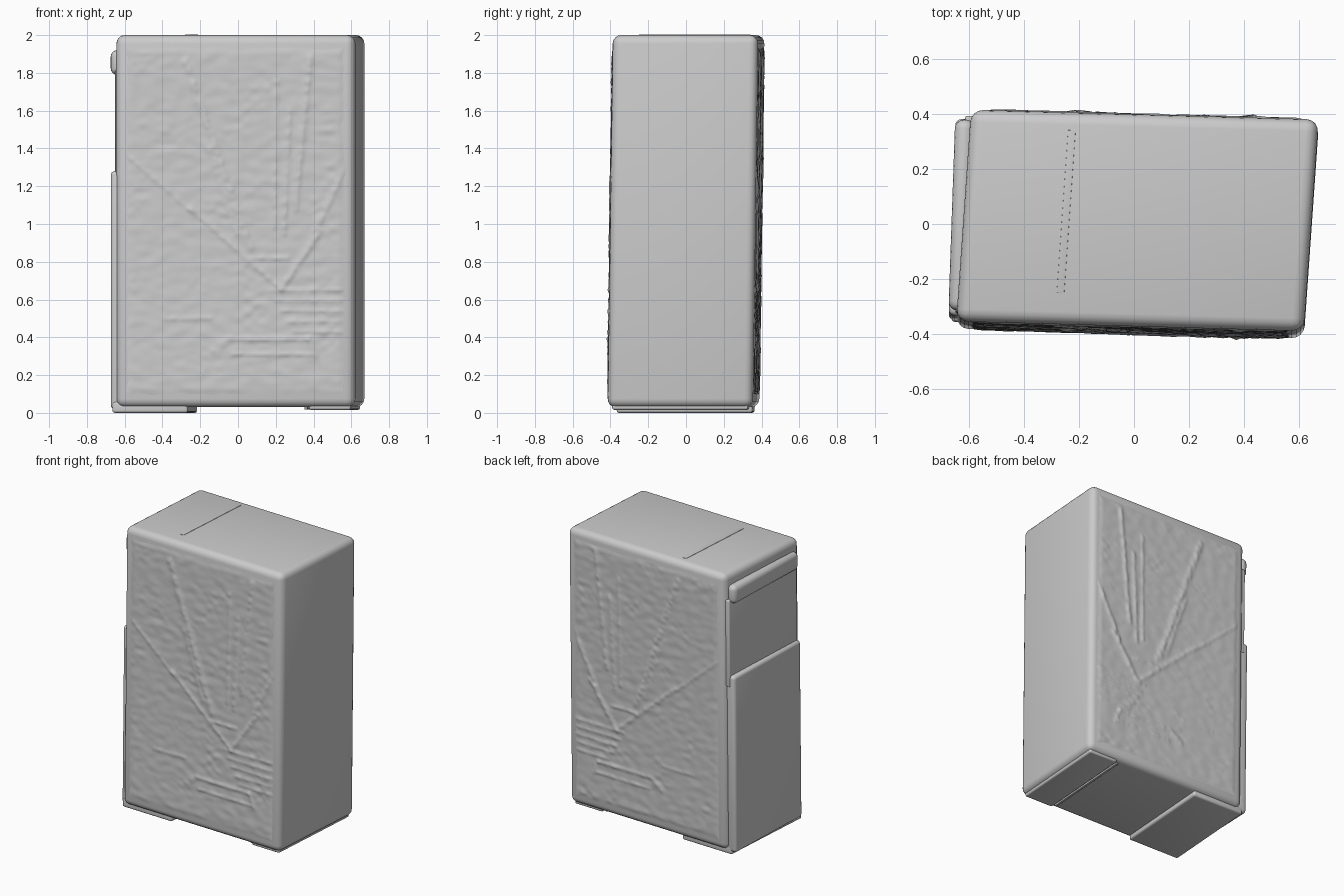
import bpy, bmesh, math
from mathutils import Vector, noise

if "Cube" in bpy.data.objects:
    bpy.data.objects.remove(bpy.data.objects["Cube"])

grey = bpy.data.materials.new("light grey")
grey.use_nodes = True
grey.diffuse_color = (0.6, 0.6, 0.6, 1)
grey.node_tree.nodes["Principled BSDF"].inputs["Base Color"].default_value = grey.diffuse_color

HALF_DEPTH = 0.385
LEFT, RIGHT = -0.62, 0.645


def lean(v, shear=0.07):
    """Slight skew and backward tilt shared by the whole carton."""
    return Vector((v.x + shear * v.y, v.y - 0.028 * v.x + 0.014 * (v.z - 1), v.z))


def finish(name, bm, shear=0.07, angle=40):
    for v in bm.verts:
        v.co = lean(v.co, shear)
    mesh = bpy.data.meshes.new(name)
    bm.to_mesh(mesh)
    bm.free()
    mesh.materials.append(grey)
    obj = bpy.data.objects.new(name, mesh)
    bpy.context.collection.objects.link(obj)
    bpy.ops.object.select_all(action='DESELECT')
    obj.select_set(True)
    bpy.context.view_layer.objects.active = obj
    bpy.ops.object.shade_smooth_by_angle(angle=math.radians(angle))
    return obj


def box(name, low, high, bevel, shear=0.07):
    bm = bmesh.new()
    bmesh.ops.create_cube(bm, size=1)
    low, high = Vector(low), Vector(high)
    for v in bm.verts:
        v.co = (low + high) / 2 + v.co * (high - low)
    bmesh.ops.bevel(bm, geom=bm.edges[:], offset=bevel, segments=4,
                    profile=0.5, affect='EDGES')
    return finish(name, bm, shear)


# Carton body
box("carton_body", (LEFT, -HALF_DEPTH, 0.03), (RIGHT, HALF_DEPTH, 2), 0.045)

# Side closure: tall lower flap, shallow upper flap and rounded lip
box("lower_side_flap", (-0.662, -0.355, 0.02), (-0.58, 0.36, 1.28), 0.022, 0.035)
box("upper_side_flap", (-0.633, -0.35, 1.2), (-0.58, 0.365, 1.82), 0.01, 0.05)
box("side_lip", (-0.663, -0.345, 1.79), (-0.59, 0.35, 1.92), 0.034, 0.035)

# Bottom flaps, with seams running front to back
box("bottom_left_flap", (-0.64, -0.36, 0), (-0.24, 0.36, 0.06), 0.014)
box("bottom_right_flap", (0.4, -0.36, 0.016), (0.622, 0.36, 0.07), 0.012)
box("bottom_seam", (0.375, -0.34, 0.018), (0.392, 0.34, 0.06), 0.004)

# Thin fold on the top
box("top_fold", (-0.262, -0.27, 1.99), (-0.235, 0.32, 2.0025), 0.001)

# Relief lines: start x, z, end x, z, width, height
RAYS = [
    (0.09, 0.88, -0.25, 1.86, 0.022, 0.009),
    (0.02, 0.95, -0.13, 1.4, 0.016, 0.006),
    (0.25, 0.66, -0.22, 1.08, 0.014, 0.007),
    (-0.2, 1.05, -0.6, 1.4, 0.012, 0.005),
    (0.22, 0.98, 0.23, 1.75, 0.011, 0.006),
    (0.27, 0.95, 0.3, 1.6, 0.014, 0.007),
    (0.33, 1.08, 0.41, 1.88, 0.016, 0.009),
    (0.26, 0.66, 0.46, 0.96, 0.018, 0.009),
    (0.42, 0.93, 0.61, 1.32, 0.016, 0.008),
    (0.1, 0.82, 0.29, 0.82, 0.012, 0.007),
    (-0.36, 0.5, -0.12, 0.5, 0.012, 0.005),
    (-0.1, 0.33, -0.02, 0.39, 0.02, 0.007),
    (0, 0.31, 0.42, 0.31, 0.01, 0.007),
    (0, 0.39, 0.4, 0.39, 0.012, 0.008),
    (0.4, 0.4, 0.44, 0.3, 0.012, 0.006),
]
RAYS += [(0.2 + 0.03 * i, 0.65 - 0.055 * i, 0.61, 0.65 - 0.055 * i, 0.01, 0.006)
         for i in range(5)]
RAYS = [(Vector(r[:2]), Vector(r[2:4]), r[4], r[5]) for r in RAYS]


def relief(x, z, seed):
    p = Vector((x, z))
    h = 0.003 * noise.noise(Vector((x * 13, z * 20, seed)))
    # Broken horizontal ripples around the fan
    patch = max(0, noise.noise(Vector((x * 5, z * 5, seed + 4))))
    h += 0.007 * patch * math.sin(z * 85) * noise.noise(Vector((x * 20, z * 9, seed)))
    for a, b, width, height in RAYS:
        d = b - a
        t = min(1, max(0, (p - a).dot(d) / d.length_squared))
        gap = (p - a - d * t).length / width
        if gap < 3:
            rough = 0.75 + 0.6 * noise.noise(Vector((x * 30, z * 30, seed + 9)))
            h += height * rough * math.exp(-gap * gap)
    return h


def embossed_panel(name, side, seed):
    x0, x1, z0, z1 = LEFT + 0.035, RIGHT - 0.035, 0.075, 1.955
    bm = bmesh.new()
    bmesh.ops.create_grid(bm, x_segments=125, y_segments=185, size=0.5)
    for v in bm.verts:
        x = x0 + (v.co.x + 0.5) * (x1 - x0)
        z = z0 + (v.co.y + 0.5) * (z1 - z0)
        edge = min(x - x0, x1 - x, z - z0, z1 - z)
        fade = min(1, edge / 0.05)
        h = -0.004 + fade * (0.008 + relief(x, z, seed))
        v.co = Vector((x, side * (HALF_DEPTH + h), z))
    if side > 0:
        bmesh.ops.reverse_faces(bm, faces=bm.faces[:])
    return finish(name, bm, angle=60)


# Embossed front and back with the same fan-shaped design
embossed_panel("front_embossed_panel", -1, 1.0)
embossed_panel("back_embossed_panel", 1, 7.0)
